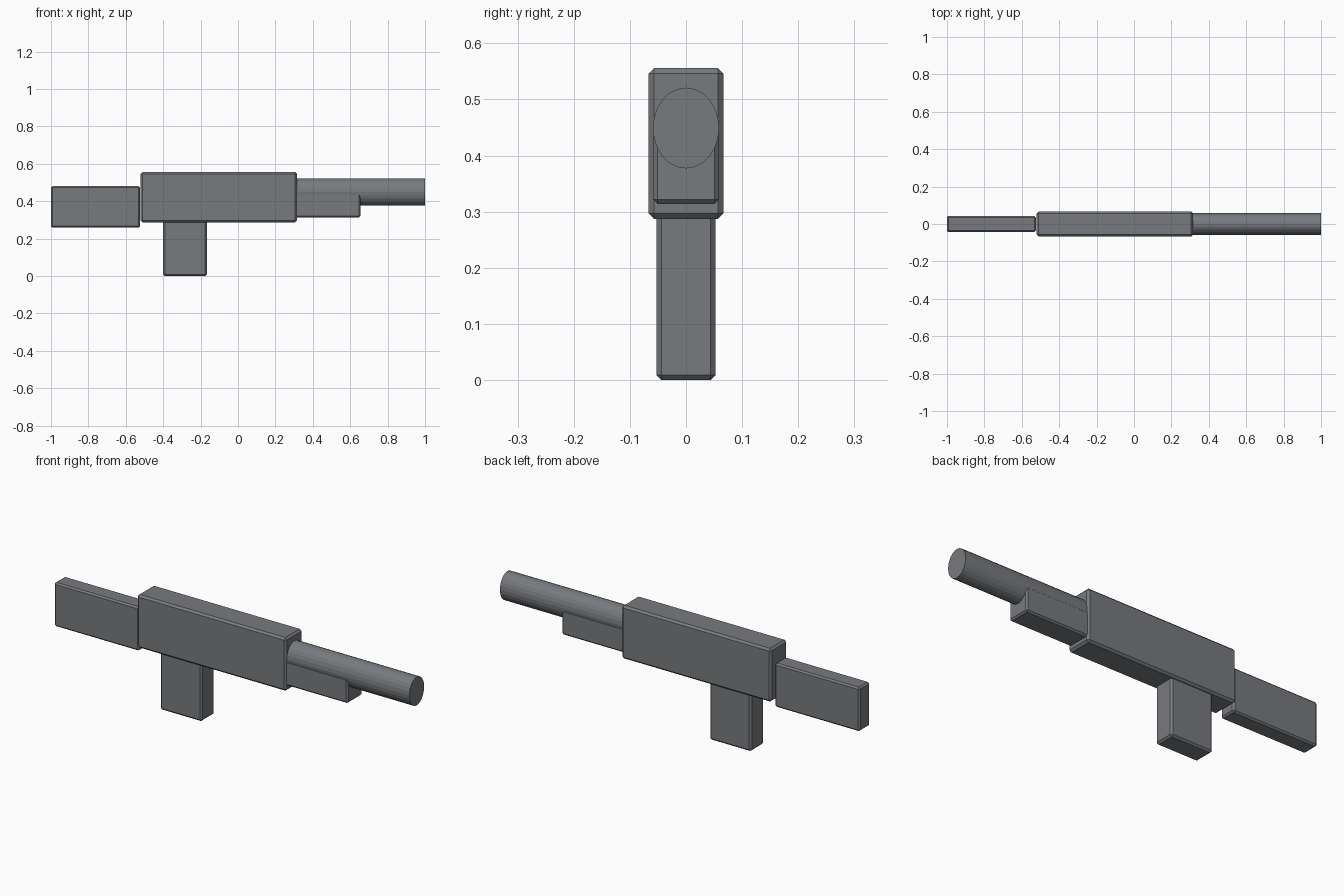
import bpy
import math

if "Cube" in bpy.data.objects:
    bpy.data.objects.remove(bpy.data.objects["Cube"])

metal = bpy.data.materials.new("dark_grey")
metal.diffuse_color = (0.185, 0.195, 0.21, 1)
metal.use_nodes = True
metal.node_tree.nodes["Principled BSDF"].inputs["Base Color"].default_value = metal.diffuse_color


def finish(name, scale):
    obj = bpy.context.object
    obj.name = name
    obj.scale = scale
    bpy.ops.object.transform_apply(location=False, rotation=True, scale=True)
    obj.data.materials.append(metal)
    return obj


def block(name, x, half_y, z, bevel=0.009):
    """Chamfered box spanning x and z ranges, symmetric in y."""
    centre = ((x[0] + x[1]) / 2, 0, (z[0] + z[1]) / 2)
    bpy.ops.mesh.primitive_cube_add(size=1, location=centre)
    obj = finish(name, (x[1] - x[0], 2 * half_y, z[1] - z[0]))
    mod = obj.modifiers.new("chamfer", "BEVEL")
    mod.width = bevel
    mod.segments = 1


# Main body, rear stock, grip and lower fore block
block("body", (-0.52, 0.315), 0.067, (0.287, 0.556), 0.01)
block("stock", (-1.0, -0.525), 0.043, (0.258, 0.48), 0.008)
block("grip", (-0.4, -0.167), 0.053, (0.0, 0.31))
block("fore_block", (0.27, 0.655), 0.059, (0.314, 0.44), 0.008)

# Oval barrel along x
bpy.ops.mesh.primitive_cylinder_add(vertices=24, radius=1, depth=1,
                                    location=(0.645, 0, 0.449),
                                    rotation=(0, math.pi / 2, 0))
finish("barrel", (0.072, 0.059, 0.71))
